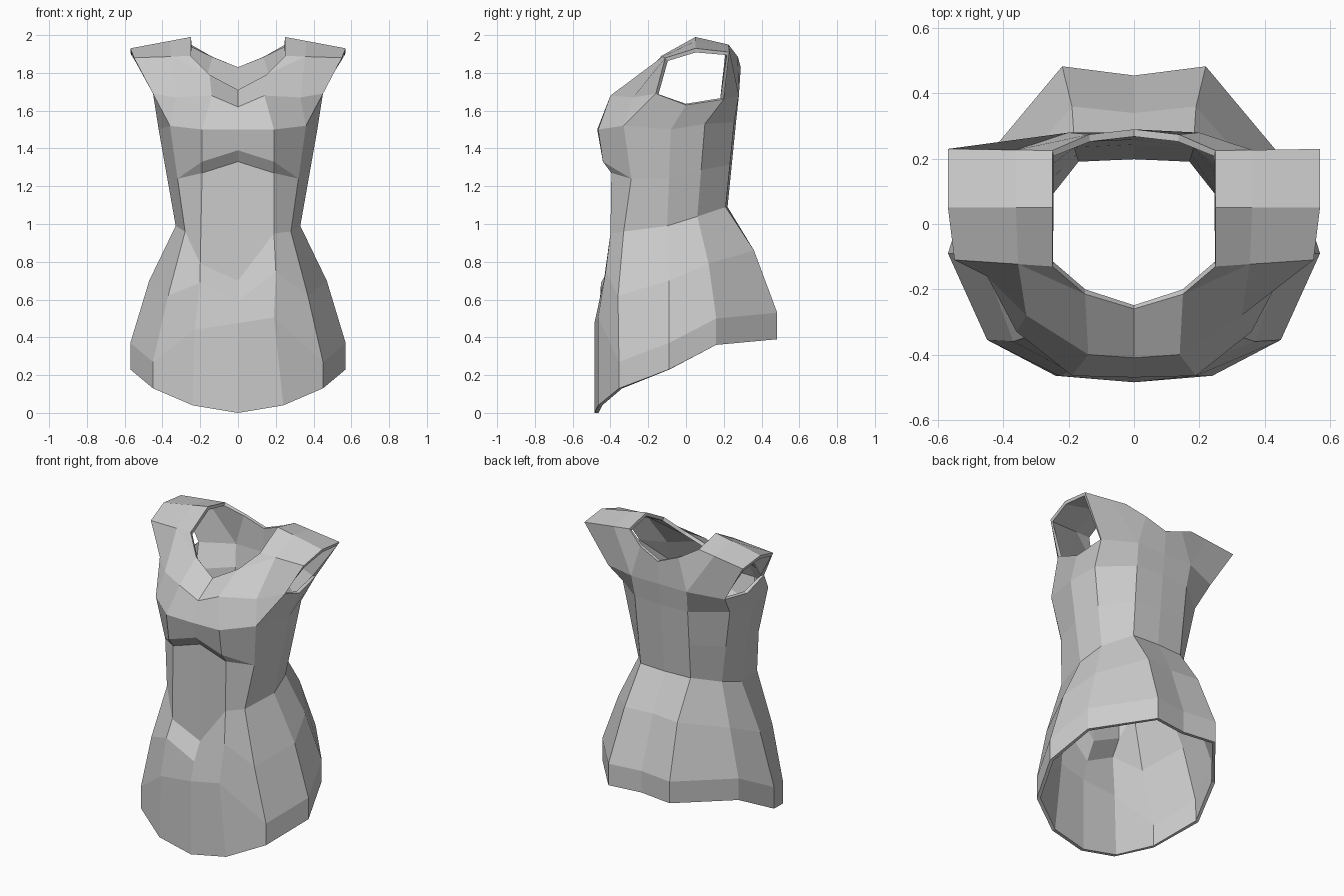
import bpy, bmesh
from mathutils import Vector as V

if "Cube" in bpy.data.objects:
    bpy.data.objects.remove(bpy.data.objects["Cube"])

# Half cross-sections: front centre -> side -> back (the back centre is derived)
HEM = [(0, -.485, 0), (.24, -.465, .04), (.45, -.355, .13), (.57, -.09, .23), (.49, .16, .36), (.22, .483, .39)]
HIP = [(0, -.45, .59), (.2, -.425, .75), (.37, -.36, .62), (.47, -.09, .7), (.4, .12, .79), (.19, .36, .86)]
WAIST = [(0, -.39, .7), (.19, -.4, .95), (.28, -.33, .96), (.33, -.1, .99), (.3, .06, 1.04), (.18, .21, 1.09)]
BUST = [(0, -.47, 1.5), (.19, -.465, 1.5), (.36, -.33, 1.52), (.42, -.08, 1.5), (.385, .1, 1.53), (.19, .255, 1.54)]
CHEST = [(0, -.41, 1.62), (.14, -.4, 1.68), (.33, -.28, 1.67), (.44, 0, 1.63), (.42, .2, 1.66), (.2, .28, 1.68)]


def ring(points, dip=0):
    """Adds the back centre point, moved inward by dip."""
    pts = [V(p) for p in points]
    return pts + [V((0, pts[5].y - dip, pts[5].z))]


hem, hip, waist = ring(HEM, .028), ring(HIP, .02), ring(WAIST, -.01)
bust, chest = ring(BUST, -.01), ring(CHEST)

# Hem band: the hem raised, high at the front where the wrap ends
band = [p + V((0, 0, .14)) for p in hem]
band[0].z, band[1].z, band[1].x = .475, .505, .19

# Ribs halfway between waist and bust, with a ledge under the bust
ribs = [(a + b) / 2 for a, b in zip(waist, bust)]
ribs[2].y += .04
ribs[0], ribs[1] = V((0, -.39, 1.33)), V((.19, -.395, 1.27))
ledge = [p + V((0, -.045, .06)) if i < 2 else p for i, p in enumerate(ribs)]

rings = [hem, band, hip, waist, ribs, ledge, bust, chest]

# Asymmetric wrapped fold on the left of the belly
FOLD = {(1, 1): V((-.23, -.465, .44)), (2, 1): V((-.2, -.45, .69)), (3, 1): V((-.2, -.39, .79))}

# Neck (n), armhole front (f), shoulder middle (m) and back (b) points
top = {k: V(p) for k, p in {
    "n0": (0, -.26, 1.71), "n1": (.15, -.215, 1.79), "n2": (.25, -.13, 1.89),
    "arm": (.45, -.16, 1.69), "fo": (.55, -.11, 1.88),
    "mi": (.25, .05, 1.99), "mo": (.57, .05, 1.93),
    "bi": (.25, .225, 1.95), "bo": (.57, .23, 1.91), "b0": (0, .29, 1.83)}.items()}
for name, a, b in (("fm", "n2", "fo"), ("mm", "mi", "mo"), ("bm", "bi", "bo")):
    top[name] = top[a].lerp(top[b], .35)
top["b1"] = top["b0"].lerp(top["bi"], .55) + V((0, .02, -.01))

TOP_FACES = [
    "c0 c1 n1 n0", "c1 c2 fm n1", "n1 fm n2", "c2 arm fo fm", "u2 arm c2", "u2 u3 c3 arm",
    "n2 fm mm mi", "fm fo mo mm", "mi mm bm bi", "mm mo bo bm",
    "c4 c5 bm bo", "c5 b1 bi bm", "c5 c6 b0 b1"]

bm = bmesh.new()


def add_face(points, side):
    pts = []
    for p in points:
        if p not in pts:
            pts.append(p)
    if len(pts) > 2:
        bm.faces.new([bm.verts.new(p) for p in pts[::side]])


for side in (1, -1):
    def flip(p):
        return V((side * p.x, p.y, p.z))

    def at(r, c):
        if side < 0 and (r, c) in FOLD:
            return FOLD[r, c]
        return flip(rings[r][c])

    # Skirt, waist and bodice panels
    for r in range(7):
        for c in range(6):
            if (r, c) != (6, 2):  # this panel is the armhole corner
                add_face([at(r, c), at(r, c + 1), at(r + 1, c + 1), at(r + 1, c)], side)

    # Chest, straps and upper back
    pts = {k: flip(p) for k, p in top.items()}
    for c in range(7):
        pts[f"c{c}"], pts[f"u{c}"] = at(7, c), at(6, c)
    for f in TOP_FACES:
        add_face([pts[k] for k in f.split()], side)

bmesh.ops.remove_doubles(bm, verts=bm.verts, dist=.0005)
bmesh.ops.recalc_face_normals(bm, faces=bm.faces)
bm.normal_update()
bm.faces.ensure_lookup_table()
if bm.faces[0].normal.y > 0:  # the front panel faces forward
    bmesh.ops.reverse_faces(bm, faces=bm.faces)

mesh = bpy.data.meshes.new("bodice")
bm.to_mesh(mesh)
bm.free()
garment = bpy.data.objects.new("bodice", mesh)
bpy.context.collection.objects.link(garment)

# Cloth colour
cloth = bpy.data.materials.new("light_grey")
cloth.diffuse_color = (.6, .6, .6, 1)
cloth.use_nodes = True
cloth.node_tree.nodes["Principled BSDF"].inputs["Base Color"].default_value = cloth.diffuse_color
mesh.materials.append(cloth)

# Cloth thickness
solid = garment.modifiers.new("thickness", 'SOLIDIFY')
solid.thickness = .022
solid.offset = -1
